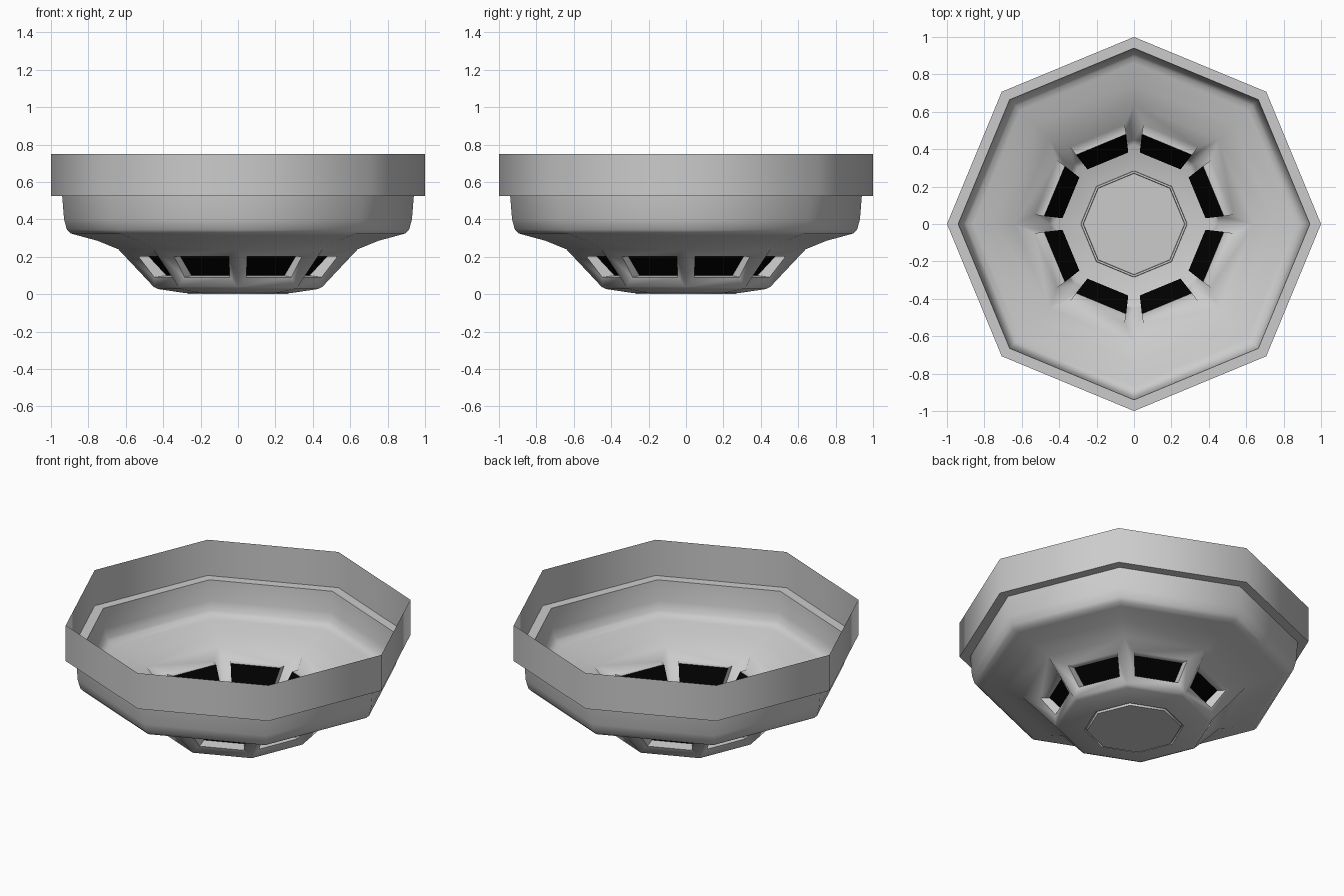
import bpy, bmesh, math

if "Cube" in bpy.data.objects:
    bpy.data.objects.remove(bpy.data.objects["Cube"])

N = 8
STEP = 2 * math.pi / N


def ring(bm, r, z):
    return [bm.verts.new((r * math.cos(i * STEP), r * math.sin(i * STEP), z)) for i in range(N)]


def bridge(bm, a, b, closed=True):
    n = len(a)
    for i in range(n):
        j = (i + 1) % n
        bm.faces.new((a[i], a[j], b[j], b[i]))


def loft(bm, profile):
    rings = [ring(bm, r, z) for r, z in profile]
    for a, b in zip(rings, rings[1:]):
        bridge(bm, a, b)
    return rings


def panel(bm, i, bottom, top):
    """Four corners on side i; bottom/top = (distance from axis, half width, height)."""
    ang = (i + 0.5) * STEP
    c, s = math.cos(ang), math.sin(ang)
    pts = []
    for (a, t, z), sign in ((bottom, -1), (bottom, 1), (top, 1), (top, -1)):
        pts.append(bm.verts.new((a * c - sign * t * s, a * s + sign * t * c, z)))
    return pts


def finish(bm, name, angle=None, color=None):
    bmesh.ops.recalc_face_normals(bm, faces=bm.faces)
    me = bpy.data.meshes.new(name)
    bm.to_mesh(me)
    bm.free()
    ob = bpy.data.objects.new(name, me)
    bpy.context.collection.objects.link(ob)
    if color:
        mat = bpy.data.materials.new(name)
        mat.diffuse_color = color
        mat.use_nodes = True
        mat.node_tree.nodes["Principled BSDF"].inputs["Base Color"].default_value = mat.diffuse_color
        me.materials.append(mat)
    if angle:
        bpy.ops.object.select_all(action='DESELECT')
        ob.select_set(True)
        bpy.context.view_layer.objects.active = ob
        bpy.ops.object.shade_smooth_by_angle(angle=math.radians(angle))
    return ob


# vent opening on the surface and the back of its recess
OPEN_LOW, OPEN_TOP = (0.43, 0.13, 0.09), (0.51, 0.158, 0.20)
BACK_LOW, BACK_TOP = (0.365, 0.118, 0.10), (0.46, 0.145, 0.205)

# open-topped housing: skirt, bowl, vented cone, bottom cap with groove
bm = bmesh.new()
upper = loft(bm, [(1.0, 0.75), (1.0, 0.525), (0.94, 0.525), (0.93, 0.40), (0.915, 0.345),
                  (0.895, 0.325), (0.86, 0.315), (0.75, 0.285), (0.64, 0.24)])[-1]
rings = loft(bm, [(0.45, 0.038), (0.425, 0.027), (0.285, 0.006),
                  (0.283, 0.016), (0.272, 0.016), (0.27, 0.0)])
bm.faces.new(rings[-1])
lower = rings[0]
for i in range(N):
    j = (i + 1) % N
    opening = panel(bm, i, OPEN_LOW, OPEN_TOP)
    bridge(bm, [lower[i], lower[j], upper[j], upper[i]], opening)
    bridge(bm, opening, panel(bm, i, BACK_LOW, BACK_TOP))
finish(bm, "housing", angle=50)

# dark mesh screens at the back of each vent
bm = bmesh.new()
for i in range(N):
    bm.faces.new(panel(bm, i, BACK_LOW, BACK_TOP))
finish(bm, "vent_screens", color=(0.0, 0.0, 0.0, 1))
